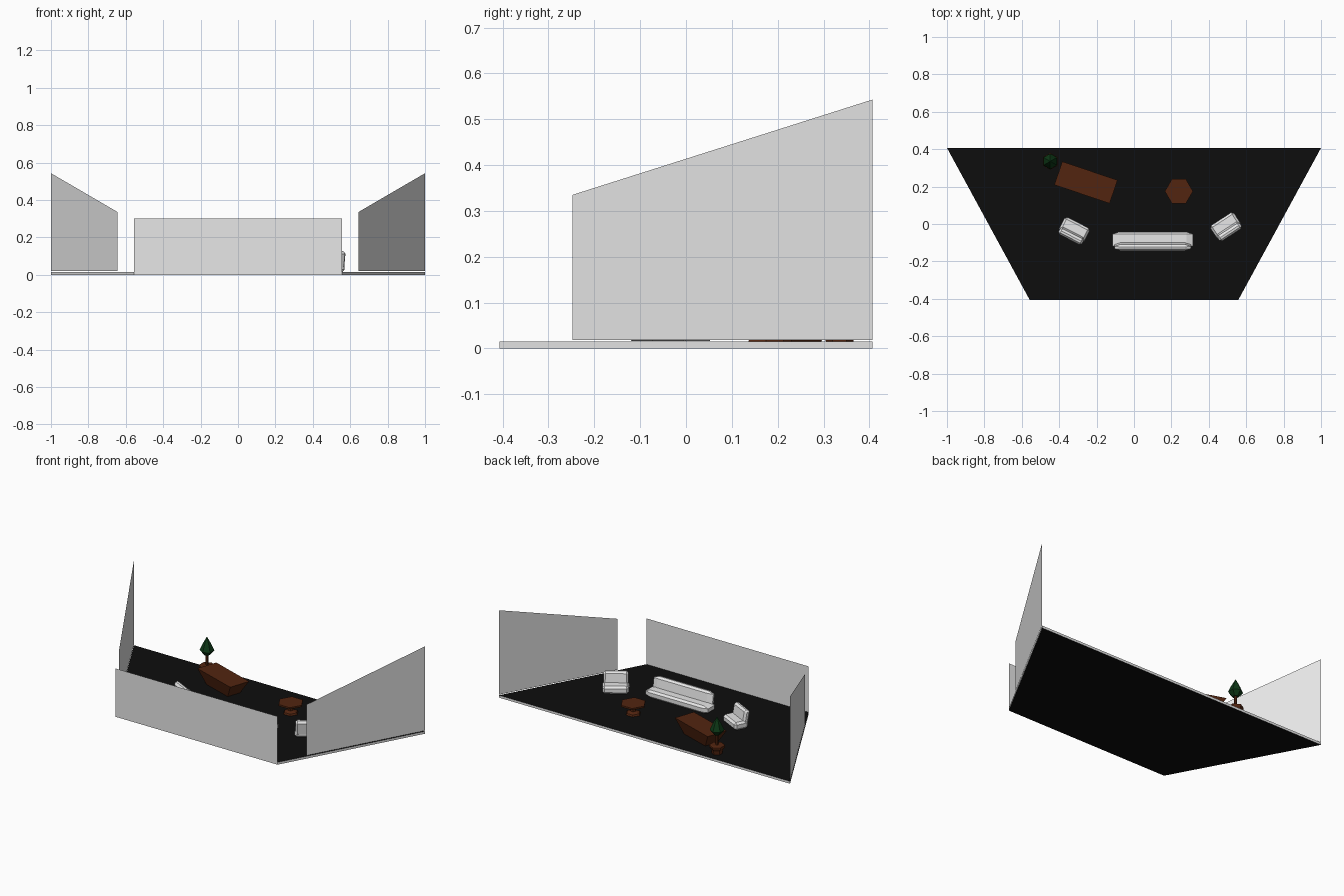
import bpy, bmesh, math
from mathutils import Matrix, Vector

if "Cube" in bpy.data.objects:
    bpy.data.objects.remove(bpy.data.objects["Cube"])


def material(name, r, g, b):
    m = bpy.data.materials.new(name)
    m.use_nodes = True
    m.diffuse_color = (r, g, b, 1)
    bsdf = m.node_tree.nodes["Principled BSDF"]
    bsdf.inputs["Base Color"].default_value = (r, g, b, 1)
    bsdf.inputs["Roughness"].default_value = 0.8
    return m


WHITE = material("off white", 0.8, 0.8, 0.8)
BLACK = material("black carpet", 0.004, 0.004, 0.004)
WOOD = material("dark wood", 0.085, 0.018, 0.005)
GREEN = material("leaf green", 0.004, 0.04, 0.008)

FLOOR = 0.015


def finish(name, bm, mats, loc=(0, 0, 0), turn=0):
    mesh = bpy.data.meshes.new(name)
    bm.to_mesh(mesh)
    bm.free()
    for m in mats:
        mesh.materials.append(m)
    ob = bpy.data.objects.new(name, mesh)
    ob.location = loc
    ob.rotation_euler.z = math.radians(turn)
    bpy.context.collection.objects.link(ob)
    return ob


def sheet(name, points, mat):
    bm = bmesh.new()
    bm.faces.new([bm.verts.new(p) for p in points])
    return finish(name, bm, [mat])


def turned(name, profile, mat, loc, sides=6, start=0):
    """Faceted turning of (radius, height) pairs, closed at both ends."""
    bm = bmesh.new()
    rings = []
    for r, z in profile:
        rings.append([bm.verts.new((r * math.cos(start + math.tau * i / sides),
                                    r * math.sin(start + math.tau * i / sides), z))
                      for i in range(sides)])
    for a, b in zip(rings, rings[1:]):
        for i in range(sides):
            j = (i + 1) % sides
            bm.faces.new((a[i], a[j], b[j], b[i]))
    bm.faces.new(rings[0][::-1])
    bm.faces.new(rings[-1])
    return finish(name, bm, [mat], loc)


def cushion(name, width, size, centre, lean, loc, turn):
    """Chamfered block, stretched sideways to the given width."""
    bm = bmesh.new()
    bmesh.ops.create_cube(bm, size=1)
    bmesh.ops.scale(bm, vec=(0.15, size[0], size[1]), verts=bm.verts)
    bmesh.ops.bevel(bm, geom=bm.edges[:], offset=0.012, segments=1,
                    affect='EDGES', profile=0.5)
    bmesh.ops.rotate(bm, matrix=Matrix.Rotation(math.radians(lean), 3, 'X'), verts=bm.verts)
    bmesh.ops.translate(bm, vec=Vector((0, centre[0], centre[1])), verts=bm.verts)
    bmesh.ops.scale(bm, vec=(width / 0.15, 1, 1), verts=bm.verts)
    return finish(name, bm, [WHITE], loc, turn)


# Floor slab: dark top and underside, pale rim
outline = [(-0.557, -0.407), (0.557, -0.407), (1, 0.407), (-1, 0.407)]
bm = bmesh.new()
low = [bm.verts.new((x, y, 0)) for x, y in outline]
high = [bm.verts.new((x, y, FLOOR)) for x, y in outline]
bm.faces.new(low[::-1])
bm.faces.new(high)
for i in range(4):
    j = (i + 1) % 4
    bm.faces.new((low[i], low[j], high[j], high[i])).material_index = 1
finish("floor", bm, [BLACK, WHITE])

# Thin walls
sheet("front_wall", [(-0.557, -0.407, FLOOR), (0.557, -0.407, FLOOR),
                     (0.557, -0.407, 0.3), (-0.557, -0.407, 0.3)], WHITE)
for side, s in (("left", 1), ("right", -1)):
    pts = [(s * 0.643, -0.248, 0.019), (s, 0.407, 0.019),
           (s, 0.407, 0.543), (s * 0.643, -0.248, 0.335)]
    sheet(side + "_wall", pts if s > 0 else pts[::-1], WHITE)

# Sofa and two armchairs
for name, width, loc, turn in (("sofa", 0.43, (0.1, -0.092, 0), 0),
                               ("left_armchair", 0.15, (0.493, -0.015, 0), 33),
                               ("right_armchair", 0.15, (-0.322, -0.037, 0), -27)):
    cushion(name + "_seat", width, (0.088, 0.048), (0.006, 0.04), 0, loc, turn)
    cushion(name + "_back", width * 0.95, (0.036, 0.095), (-0.028, 0.078), 10, loc, turn)

# Desk with sides tapering toward the floor
bm = bmesh.new()
bmesh.ops.create_cube(bm, size=1)
for v in bm.verts:
    top = v.co.z > 0
    k = 1 if top else 0.65
    v.co = (v.co.x * 0.312 * k, v.co.y * 0.132 * k, 0.1 if top else FLOOR)
finish("desk", bm, [WOOD], (-0.257, 0.222, 0), -18.7)

# Hexagonal pedestal table
turned("side_table", [(0.045, FLOOR), (0.04, 0.025), (0.016, 0.034), (0.016, 0.052),
                      (0.05, 0.064), (0.075, 0.072), (0.075, 0.082)],
       WOOD, (0.24, 0.175, 0))

# Potted tree
spot = (-0.448, 0.335, 0)
up = math.pi / 6
turned("plant_pot", [(0.03, FLOOR), (0.034, 0.04), (0.045, 0.055), (0.045, 0.066),
                     (0.036, 0.07)], WOOD, spot, start=up)
turned("trunk", [(0.008, 0.065), (0.008, 0.145)], WOOD, spot, start=up)
turned("foliage", [(0.018, 0.132), (0.042, 0.16), (0.024, 0.2), (0.002, 0.24)],
       GREEN, spot, start=up)
